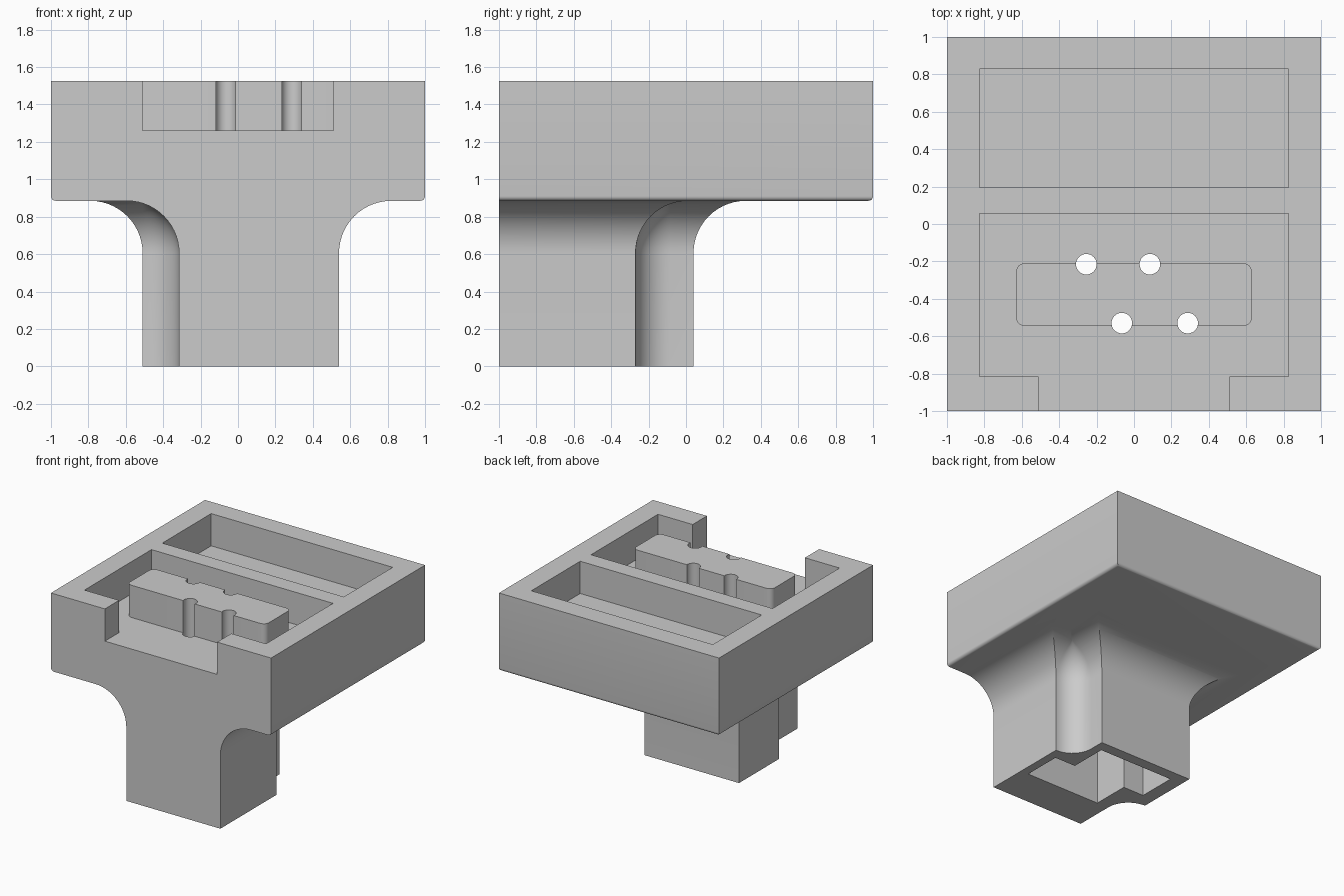
import bpy
import bmesh
import math

cube = bpy.data.objects.get("Cube")
if cube:
    bpy.data.objects.remove(cube, do_unlink=True)

TOP, UNDER, FLOOR, FILLET = 1.525, 0.885, 1.26, 0.28

grey = bpy.data.materials.new("plain_grey")
grey.use_nodes = True
grey.diffuse_color = (0.6, 0.6, 0.6, 1)
grey.node_tree.nodes["Principled BSDF"].inputs["Base Color"].default_value = (0.6, 0.6, 0.6, 1)


def loft(name, rings):
    """Solid through matching rings of 3D points, capped at both ends."""
    bm = bmesh.new()
    loops = [[bm.verts.new(p) for p in ring] for ring in rings]
    n = len(loops[0])
    for low, high in zip(loops, loops[1:]):
        for i in range(n):
            j = (i + 1) % n
            bm.faces.new((low[i], low[j], high[j], high[i]))
    bm.faces.new(loops[0][::-1])
    bm.faces.new(loops[-1])
    bmesh.ops.recalc_face_normals(bm, faces=bm.faces)
    mesh = bpy.data.meshes.new(name)
    bm.to_mesh(mesh)
    bm.free()
    mesh.materials.append(grey)
    obj = bpy.data.objects.new(name, mesh)
    bpy.context.collection.objects.link(obj)
    return obj


def prism(name, outline, z0, z1):
    return loft(name, [[(x, y, z) for x, y in outline] for z in (z0, z1)])


def rect(x0, x1, y0, y1):
    return [(x0, y0), (x1, y0), (x1, y1), (x0, y1)]


def arc(cx, cy, r, start, end, steps=12):
    angles = [math.radians(start + (end - start) * i / steps) for i in range(steps + 1)]
    return [(cx + r * math.cos(a), cy + r * math.sin(a)) for a in angles]


def combine(target, part, operation):
    mod = target.modifiers.new(part.name, "BOOLEAN")
    mod.operation = operation
    mod.solver = "EXACT"
    mod.object = part
    bpy.context.view_layer.objects.active = target
    bpy.ops.object.modifier_apply(modifier=mod.name)
    bpy.data.objects.remove(part, do_unlink=True)


def stem_outline(d):
    """Stem section grown outward by d, flush at the front, two hollow corners."""
    r1, r2 = max(0.185 - d, 0.005), max(0.195 - d, 0.005)
    pts = [(0.54 + d, -1), (0.54 + d, -0.27 + d)]
    pts += arc(0.35 + d + r1, -0.27 + d + r1, r1, 270, 180)
    pts += [(0.35 + d, 0.04 + d), (-0.51 - d, 0.04 + d), (-0.51 - d, -0.48 - d)]
    pts += arc(-0.315 - d - r2, -0.48 - d - r2, r2, 90, 0)
    pts.append((-0.315 - d, -1))
    return pts


# Upper tray body, lower edges rounded except at the front
housing = prism("tray_housing", rect(-1, 1, -1, 1), UNDER, TOP)
bm = bmesh.new()
bm.from_mesh(housing.data)
edges = [e for e in bm.edges
         if all(v.co.z < 1 for v in e.verts) and any(v.co.y > 0 for v in e.verts)]
bmesh.ops.bevel(bm, geom=edges, offset=0.025, segments=5, profile=0.5, affect="EDGES")
bm.to_mesh(housing.data)
bm.free()

# Stem flaring into the underside of the tray
levels = [(0, 0)]
for i in range(15):
    t = math.radians(90) * i / 14
    levels.append((FILLET * (1 - math.cos(t)), UNDER - FILLET + FILLET * math.sin(t)))
levels.append((FILLET, UNDER + 0.06))
stem = loft("stem", [[(x, y, z) for x, y in stem_outline(d)] for d, z in levels])
combine(housing, stem, "UNION")

# Top pockets and front opening
front_pocket = [(-0.51, -1.1), (0.51, -1.1), (0.51, -0.815), (0.825, -0.815),
                (0.825, 0.055), (-0.825, 0.055), (-0.825, -0.815), (-0.51, -0.815)]
combine(housing, prism("front_pocket", front_pocket, FLOOR, TOP + 0.2), "DIFFERENCE")
combine(housing, prism("back_pocket", rect(-0.825, 0.825, 0.195, 0.83), FLOOR, TOP + 0.2),
        "DIFFERENCE")

# Raised block with rounded upright corners
R = 0.045
block = (arc(0.63 - R, -0.21 - R, R, 0, 90, 6) + arc(-0.63 + R, -0.21 - R, R, 90, 180, 6)
         + arc(-0.63 + R, -0.545 + R, R, 180, 270, 6) + arc(0.63 - R, -0.545 + R, R, 270, 360, 6))
combine(housing, prism("raised_block", block, FLOOR - 0.05, TOP), "UNION")

# Stepped cavity open at the bottom of the stem
cavity = [(0.47, -0.68), (0.47, -0.36), (0.28, -0.36), (0.28, -0.05),
          (-0.4, -0.05), (-0.4, -0.37), (-0.21, -0.37), (-0.21, -0.68)]
combine(housing, prism("stem_cavity", cavity, -0.1, 0.95), "DIFFERENCE")

# Four holes through to the cavity
for x, y in ((-0.255, -0.215), (0.085, -0.215), (-0.065, -0.53), (0.287, -0.53)):
    combine(housing, prism("hole", arc(x, y, 0.055, 0, 360, 32)[:-1], 0.85, TOP + 0.2),
            "DIFFERENCE")

bpy.ops.object.select_all(action="DESELECT")
housing.select_set(True)
bpy.context.view_layer.objects.active = housing
bpy.ops.object.shade_smooth_by_angle(angle=math.radians(30))
